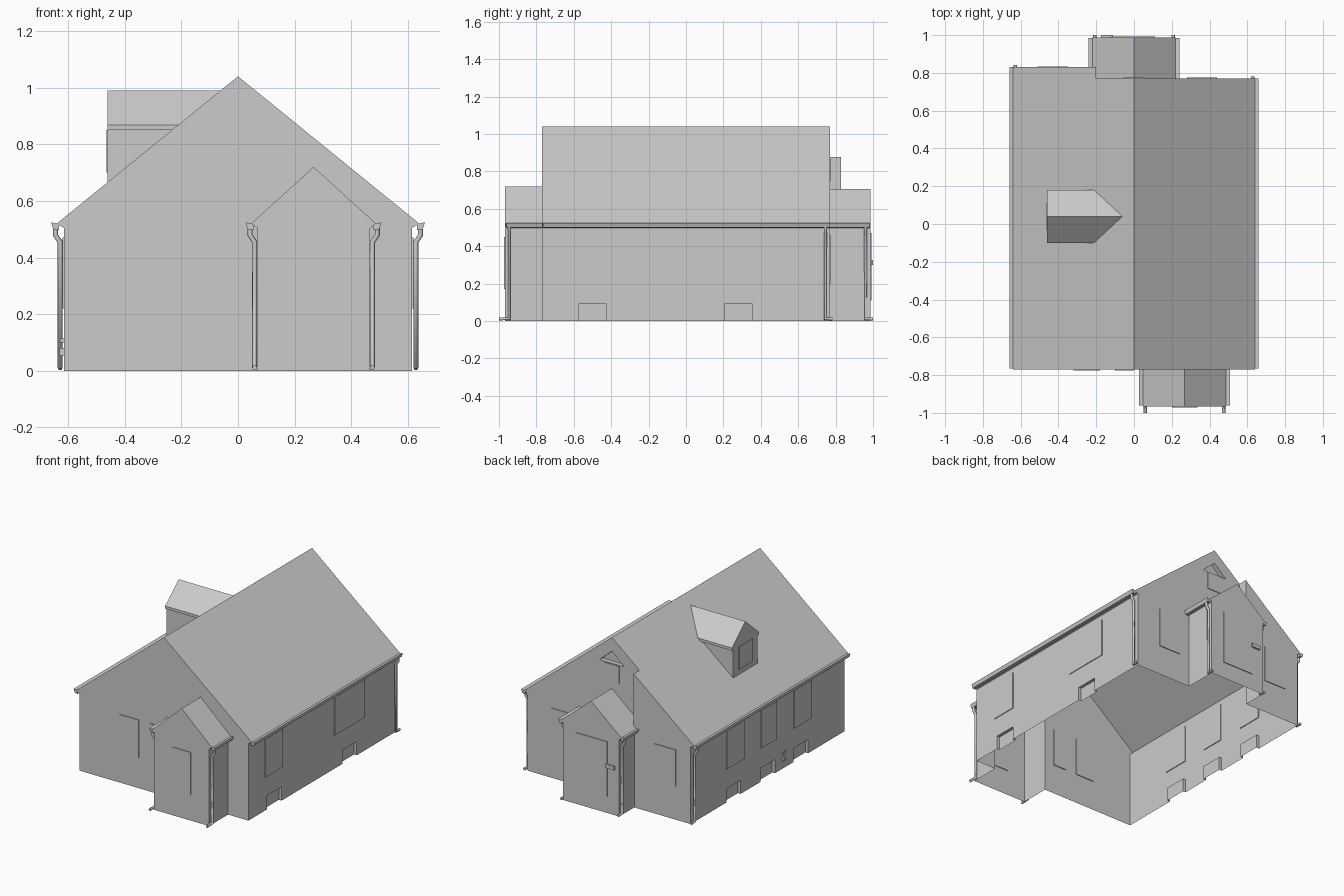
import bpy, bmesh
from mathutils import Vector

if "Cube" in bpy.data.objects:
    bpy.data.objects.remove(bpy.data.objects["Cube"])


def to_object(name, bm):
    bmesh.ops.recalc_face_normals(bm, faces=bm.faces[:])
    me = bpy.data.meshes.new(name)
    bm.to_mesh(me)
    bm.free()
    ob = bpy.data.objects.new(name, me)
    bpy.context.collection.objects.link(ob)
    return ob


def prism_bm(pts, a, b, axis):
    """Extrude a (horizontal, z) profile from a to b along axis x or y."""
    bm = bmesh.new()
    put = (lambda p, t: (t, p[0], p[1])) if axis == 'x' else (lambda p, t: (p[0], t, p[1]))
    lo = [bm.verts.new(put(p, a)) for p in pts]
    hi = [bm.verts.new(put(p, b)) for p in pts]
    bm.faces.new(lo)
    bm.faces.new(hi[::-1])
    n = len(pts)
    for i in range(n):
        bm.faces.new((lo[i], hi[i], hi[(i + 1) % n], lo[(i + 1) % n]))
    return bm


def prism(name, pts, a, b, axis='y'):
    return to_object(name, prism_bm(pts, a, b, axis))


def box(name, x0, x1, y0, y1, z0, z1):
    return prism(name, [(x0, z0), (x1, z0), (x1, z1), (x0, z1)], y0, y1)


def gable(cx, wall, eave, z_wall, z_eave, z_top):
    right = [(wall, 0), (wall, z_wall), (eave, z_eave)]
    return ([(cx + x, z) for x, z in right] + [(cx, z_top)] +
            [(cx - x, z) for x, z in reversed(right)])


def boolean(target, other, op):
    m = target.modifiers.new(op, 'BOOLEAN')
    m.operation, m.solver, m.object = op, 'EXACT', other
    dg = bpy.context.evaluated_depsgraph_get()
    dg.update()
    me = bpy.data.meshes.new_from_object(target.evaluated_get(dg))
    target.modifiers.clear()
    target.data = me
    bpy.data.objects.remove(other)


# House shell: main gable, back-left step, front and back porches
house = prism("house_shell", gable(0, .615, .64, .505, .52, 1.04), -.77, .77)
step = prism("back_step", [(-.615, 0), (-.615, .505), (-.64, .52), (-.2, .8775), (-.2, 0)], .6, .83)
front = prism("front_porch", gable(.267, .2, .22, .505, .52, .72), -.967, -.65)
back = prism("back_porch", gable(0, .205, .22, .505, .52, .705), .65, .987)
for part in (step, front, back):
    boolean(house, part, 'UNION')

# Recessed basement windows and attic hood
for y in (-.5, .28):
    boolean(house, box("cut", .595, .7, y - .075, y + .075, -.1, .09), 'DIFFERENCE')
for y in (.385, .03, -.315):
    boolean(house, box("cut", -.7, -.595, y - .075, y + .075, -.1, .09), 'DIFFERENCE')
boolean(house, prism("cut", [(-.09, .87), (.09, .87), (0, .95)], .74, .8), 'DIFFERENCE')

# The shell is open underneath
bm = bmesh.new()
bm.from_mesh(house.data)
floor = [f for f in bm.faces if all(abs(v.co.z) < 1e-4 for v in f.verts)]
bmesh.ops.delete(bm, geom=floor, context='FACES')
bm.to_mesh(house.data)
bm.free()

# Thin window and door panels set through the walls
T = .005
for name, x0, x1, y, z0, z1 in [
        ("front_window", -.32, -.18, -.77, .2, .45),
        ("front_side_window", -.1, 0, -.77, .2, .45),
        ("front_porch_window", .2, .335, -.967, .17, .45),
        ("back_left_window", -.51, -.35, .83, .22, .46),
        ("back_right_window", .28, .44, .77, .2, .46),
        ("back_door", -.12, .11, .987, .11, .47),
        ("attic_window", -.055, .055, .77, .75, .865)]:
    box(name, x0, x1, y - T, y + T, z0, z1)
for x, spans in ((.615, [(-.6, -.42), (.12, .43)]),
                 (-.615, [(.28, .46), (-.06, .1), (-.42, -.24)])):
    for y0, y1 in spans:
        box("side_window", x - T, x + T, y0, y1, .22, .47)

# Dormer, trimmed to the left roof slope
half = [(.128, .55), (.128, .85), (.14, .85), (.14, .868)]
pts = ([(.04 + y, z) for y, z in half] + [(.04, .99)] +
       [(.04 - y, z) for y, z in reversed(half)])
bm = prism_bm(pts, -.46, 0, 'x')
bmesh.ops.bisect_plane(bm, geom=bm.verts[:] + bm.edges[:] + bm.faces[:],
                       plane_co=Vector((0, 0, 1.04)),
                       plane_no=Vector((-.8125, 0, 1)), clear_inner=True)
to_object("dormer", bm)
box("dormer_window", -.465, -.455, -.03, .11, .7, .85)


# Gutters along the eaves; x is the eave edge, s the outward side
def gutter(x, s, y0, y1):
    pts = [(-.008, .497), (.012, .5), (.02, .524), (-.008, .519)]
    prism("gutter", [(x + s * u, z) for u, z in pts], y0, y1)


# Downspouts: swan neck, drop and foot
def downspout(x, s, y, foot):
    cu = bpy.data.curves.new("downspout", 'CURVE')
    cu.dimensions = '3D'
    cu.bevel_depth, cu.bevel_resolution, cu.use_fill_caps = .009, 1, True
    path = [(x + s * .005, y, .505), (x + s * .005, y, .48), (x - s * .012, y, .455),
            (x - s * .012, y, .012), (x - s * .012, foot, .011)]
    sp = cu.splines.new('POLY')
    sp.points.add(len(path) - 1)
    for p, co in zip(sp.points, path):
        p.co = (*co, 1)
    tmp = bpy.data.objects.new("tmp", cu)
    bpy.context.collection.objects.link(tmp)
    dg = bpy.context.evaluated_depsgraph_get()
    dg.update()
    me = bpy.data.meshes.new_from_object(tmp.evaluated_get(dg))
    bpy.data.objects.remove(tmp)
    ob = bpy.data.objects.new("downspout", me)
    bpy.context.collection.objects.link(ob)


for s in (-1, 1):
    end = .83 if s < 0 else .77
    gutter(s * .64, s, -.765, end)
    downspout(s * .64, s, end - .025, end + .012)
    gutter(.267 + s * .22, s, -.96, -.77)
    downspout(.267 + s * .22, s, -.945, -1)
    gutter(s * .22, s, end, .985)
    downspout(s * .22, s, .96, 1)

# Letter box and garden tap
box("letter_box", -.175, -.11, .985, 1, .3, .325)
box("garden_tap", -.63, -.615, -.135, -.12, .055, .08)
box("tap_handle", -.628, -.615, -.14, -.115, .1, .115)
